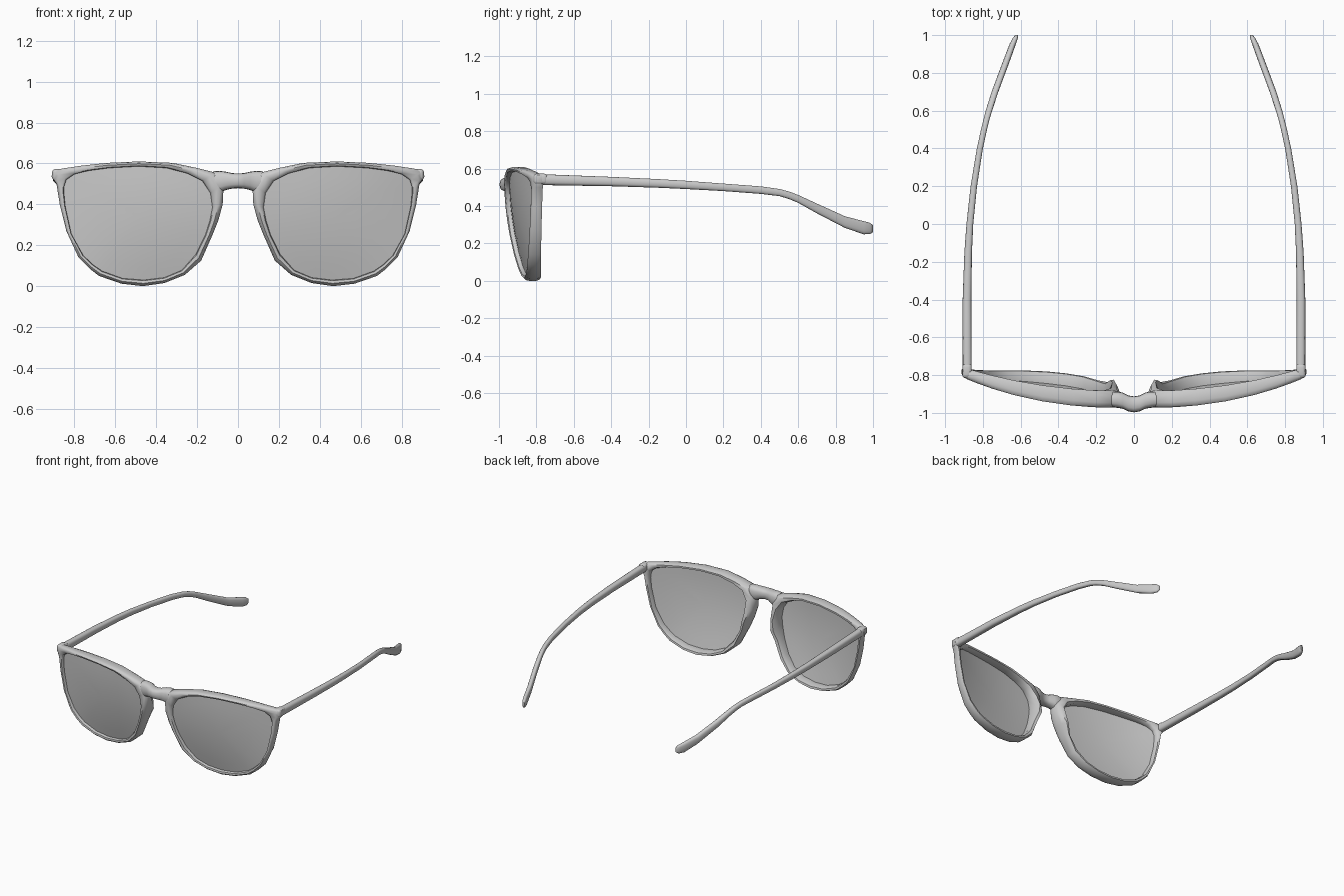
import bpy, bmesh, math
from mathutils import Vector

if "Cube" in bpy.data.objects:
    bpy.data.objects.remove(bpy.data.objects["Cube"])


def finish(name, bm, mirror=True, angle=50):
    bmesh.ops.recalc_face_normals(bm, faces=bm.faces)
    me = bpy.data.meshes.new(name)
    bm.to_mesh(me)
    bm.free()
    ob = bpy.data.objects.new(name, me)
    bpy.context.collection.objects.link(ob)
    if mirror:
        m = ob.modifiers.new("Mirror", 'MIRROR')
        m.use_mirror_merge = False
    bpy.ops.object.select_all(action='DESELECT')
    ob.select_set(True)
    bpy.context.view_layer.objects.active = ob
    bpy.ops.object.shade_smooth_by_angle(angle=math.radians(angle))
    return ob


def bridge_rings(bm, a, b):
    n = len(a)
    for i in range(n):
        bm.faces.new((a[i], a[(i + 1) % n], b[(i + 1) % n], b[i]))


def soft(t):
    # slightly squared circle
    return math.copysign(abs(t) ** 0.75, t)


def tube(name, stations, u, v, mirror, sides=16):
    # stations: (centre x, y, z, half size along u, half size along v)
    bm = bmesh.new()
    u, v = Vector(u), Vector(v)
    rings = []
    for x, y, z, ru, rv in stations:
        rings.append([bm.verts.new(Vector((x, y, z))
                      + u * ru * soft(math.cos(2 * math.pi * k / sides))
                      + v * rv * soft(math.sin(2 * math.pi * k / sides))) for k in range(sides)])
    for a, b in zip(rings, rings[1:]):
        bridge_rings(bm, a, b)
    bm.faces.new(rings[0])
    bm.faces.new(rings[-1])
    return finish(name, bm, mirror)


def frame_y(x, z, d):
    # wrapped, bulged frame surface; d = 0 front, 1 back, thicker at the nose pads
    front = -0.975 + 0.16 * (x / 0.9) ** 2.4
    drop = 0.27 * max(0, 0.58 - z) ** 2 * max(0, 1 - (x / 0.92) ** 3)
    depth = 0.09 - 0.035 * (x / 0.9) ** 3
    depth += 0.045 * math.exp(-((x - 0.115) / 0.035) ** 2 - ((z - 0.34) / 0.11) ** 2)
    return front + drop + d * depth


# Rim outline: outer x, z and inner x, z
outline = [
    (.465, .0, .46, .03), (.57, .012, .565, .038), (.68, .05, .665, .074),
    (.725, .085, .708, .104), (.78, .14, .757, .15), (.84, .27, .815, .255),
    (.872, .40, .845, .39),
    (.888, .50, .852, .46), (.912, .535, .85, .49), (.908, .565, .84, .52),
    (.85, .577, .80, .548), (.76, .59, .73, .565), (.64, .603, .63, .578),
    (.485, .61, .485, .586), (.32, .603, .35, .578), (.2, .578, .25, .552),
    (.11, .555, .175, .515), (.07, .50, .135, .455), (.075, .40, .125, .385),
    (.095, .325, .138, .32), (.125, .25, .16, .25), (.18, .125, .207, .155),
    (.26, .055, .275, .078), (.36, .015, .36, .042)]
section = [(0, .3), (.15, .08), (.45, 0), (.88, .06), (1, .2),
           (1, .78), (.78, 1), (.3, 1), (0, .75)]

# Rims
bm = bmesh.new()
rings = []
for ox, oz, ix, iz in outline:
    ring = []
    for w, d in section:
        x, z = ox + (ix - ox) * w, oz + (iz - oz) * w
        ring.append(bm.verts.new((x, frame_y(x, z, d), z)))
    rings.append(ring)
for i in range(len(rings)):
    bridge_rings(bm, rings[i], rings[(i + 1) % len(rings)])
finish("rim", bm)

# Lenses: concentric rings that follow the frame curve
bm = bmesh.new()
cx, cz = 0.48, 0.33


def lens_y(x, z):
    return frame_y(x, z, 0) + 0.027


rings = []
for s in (1.0, 0.8, 0.6, 0.4, 0.2):
    ring = []
    for _, _, ix, iz in outline:
        x, z = cx + (ix - cx) * s, cz + (iz - cz) * s
        ring.append(bm.verts.new((x, lens_y(x, z), z)))
    rings.append(ring)
for a, b in zip(rings, rings[1:]):
    bridge_rings(bm, a, b)
mid = bm.verts.new((cx, lens_y(cx, cz), cz))
last = rings[-1]
for i in range(len(last)):
    bm.faces.new((last[i], last[(i + 1) % len(last)], mid))
finish("lens", bm)

# Nose bridge
half = [(0, -.955, .515, .042, .036), (.03, -.95, .515, .042, .038),
        (.06, -.935, .515, .043, .045), (.09, -.93, .511, .043, .053),
        (.12, -.929, .507, .040, .055)]
path = [(-x, *r) for x, *r in reversed(half[1:])] + half
tube("nose_bridge", path, (0, 1, 0), (0, 0, 1), False)

# Hinge blocks behind the frame corners
bm = bmesh.new()
bmesh.ops.create_cube(bm, size=1)
for vert in bm.verts:
    vert.co = Vector((.884, -.778, .545)) + vert.co * Vector((.05, .075, .056))
bmesh.ops.bevel(bm, geom=bm.edges[:], offset=.016, segments=3, profile=.5, affect='EDGES')
finish("hinge", bm)

# Temple arms
arm = [(.883, -.765, .541, .024, .029), (.884, -.4, .531, .023, .025),
       (.878, -.15, .521, .020, .023), (.869, 0, .513, .018, .022),
       (.848, .2, .500, .017, .020), (.816, .4, .485, .016, .020),
       (.794, .5, .472, .016, .019), (.782, .55, .458, .016, .020),
       (.768, .6, .438, .017, .021), (.736, .7, .387, .018, .026),
       (.680, .85, .314, .018, .031), (.643, .95, .284, .017, .035),
       (.628, .985, .280, .014, .030), (.621, 1.0, .279, .008, .018)]
tube("temple_arm", arm, (1, 0, 0), (0, 0, 1), True)
